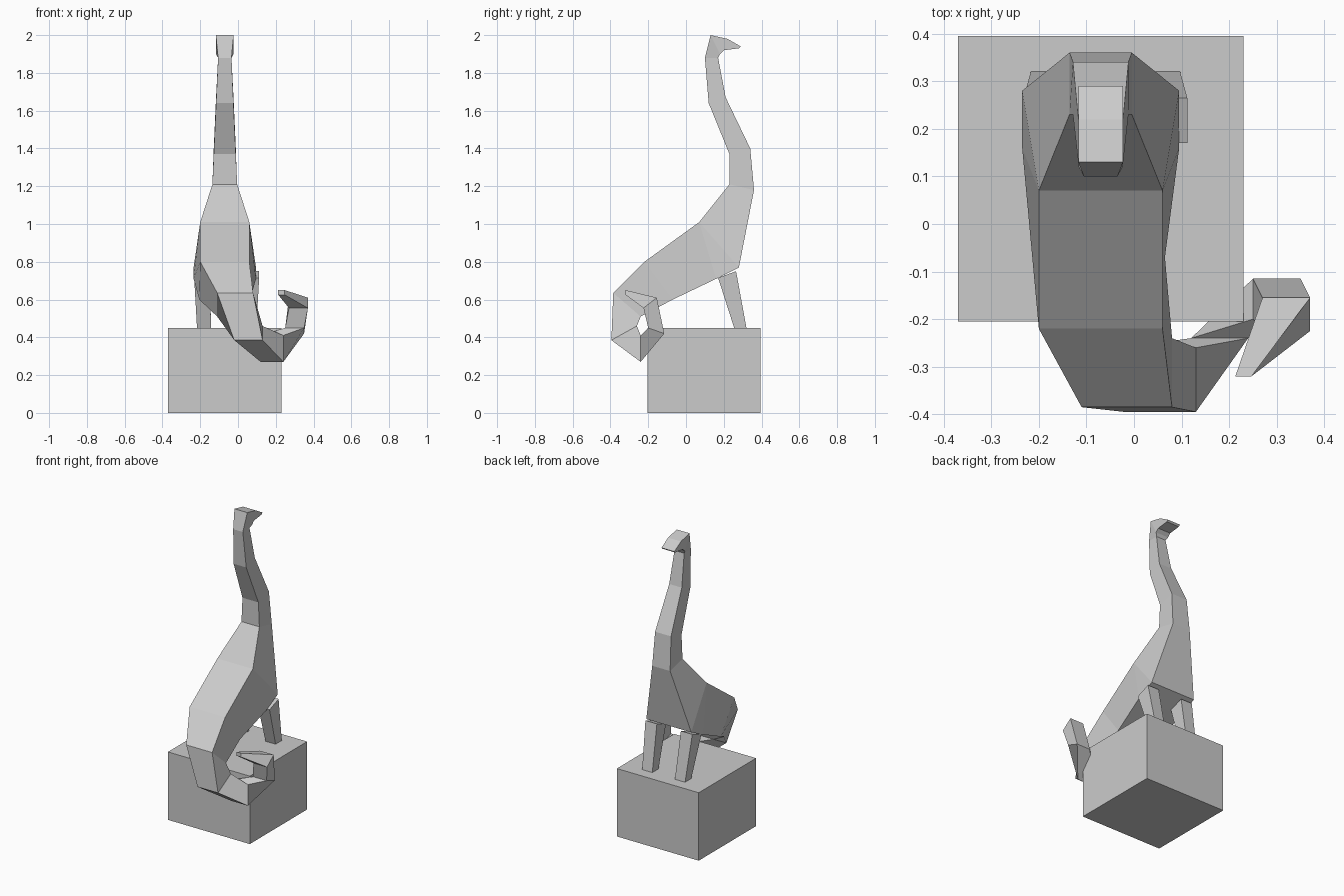
import bpy, bmesh
from mathutils import Vector

cube = bpy.data.objects.get("Cube")
if cube:
    bpy.data.objects.remove(cube, do_unlink=True)

# One plain clay colour
clay = bpy.data.materials.new("light_grey")
clay.use_nodes = True
grey = (0.6, 0.6, 0.6, 1)
clay.diffuse_color = grey
clay.node_tree.nodes["Principled BSDF"].inputs["Base Color"].default_value = grey

middle = -0.07  # the animal sits to one side of the plinth


def ring(half_width, outer, inner, x=middle, flare=0):
    """Four corners: a level edge at outer (y, z) and a wider one at inner."""
    inner_half = half_width + flare
    return [
        Vector((x - half_width, *outer)),
        Vector((x + half_width, *outer)),
        Vector((x + inner_half, *inner)),
        Vector((x - inner_half, *inner)),
    ]


def loft(name, rings):
    """Join a chain of four-cornered rings into one closed solid."""
    bm = bmesh.new()
    loops = [[bm.verts.new(corner) for corner in corners] for corners in rings]
    for lower, upper in zip(loops, loops[1:]):
        for i in range(4):
            j = (i + 1) % 4
            bm.faces.new((lower[i], lower[j], upper[j], upper[i]))
    bm.faces.new(loops[0])
    bm.faces.new(reversed(loops[-1]))
    bmesh.ops.remove_doubles(bm, verts=bm.verts, dist=0.001)
    bmesh.ops.recalc_face_normals(bm, faces=bm.faces)
    mesh = bpy.data.meshes.new(name)
    bm.to_mesh(mesh)
    bm.free()
    mesh.materials.append(clay)
    obj = bpy.data.objects.new(name, mesh)
    bpy.context.collection.objects.link(obj)


def neck_ring(outer, inner):
    """The neck narrows steadily as it rises."""
    height = outer[1]
    return ring(0.12 - 0.045 * height, outer, inner)


# Plinth block
bpy.ops.mesh.primitive_cube_add(size=0.6, location=(middle, 0.095, 0.225))
plinth = bpy.context.object
plinth.name = "plinth"
plinth.scale.z = 0.75
plinth.data.materials.append(clay)

# Head with a pointed snout
snout_half = 0.047
head = [
    ring(snout_half, (0.29, 1.94), (0.28, 1.93)),
    ring(snout_half, (0.22, 1.98), (0.2, 1.92)),
    ring(snout_half, (0.13, 2), (0.18, 1.9)),
]

# Long bent neck
neck = [
    neck_ring((0.1, 1.88), (0.17, 1.88)),
    neck_ring((0.12, 1.64), (0.21, 1.67)),
    neck_ring((0.23, 1.37), (0.34, 1.4)),
    neck_ring((0.23, 1.21), (0.36, 1.18)),
]

# Trunk, wider at the belly than along the back
shoulder = (0.07, 1.01)
back_half = 0.13
belly_flare = 0.035
trunk = [
    ring(back_half, shoulder, (0.28, 0.77), flare=belly_flare),
    ring(back_half, shoulder, (0.16, 0.71), flare=belly_flare),
    ring(back_half, (-0.22, 0.8), (-0.07, 0.6), flare=0.005),
    ring(0.095, (-0.385, 0.635), (-0.24, 0.51), x=-0.015),
]

# Tail curling over the edge and up again
tail = [
    ring(0.075, (-0.395, 0.385), (-0.26, 0.46), x=0.055),
    ring(0.06, (-0.24, 0.27), (-0.24, 0.41), x=0.18),
    ring(0.05, (-0.115, 0.42), (-0.2, 0.45), x=0.3),
    ring(0.05, (-0.155, 0.61), (-0.225, 0.555), x=0.32),
    ring(0.017, (-0.32, 0.65), (-0.32, 0.625), x=0.23),
]

loft("body", head + neck + trunk + tail)

# Pair of straight legs standing on the plinth, splayed at the top
for label, side in (("right", -1), ("left", 1)):
    hip = -0.06 + side * 0.13
    foot = -0.06 + side * 0.12
    loft(label + "_leg", [
        ring(0.037, (0.255, 0.45), (0.32, 0.45), x=foot),
        ring(0.042, (0.17, 0.715), (0.265, 0.75), x=hip),
    ])
